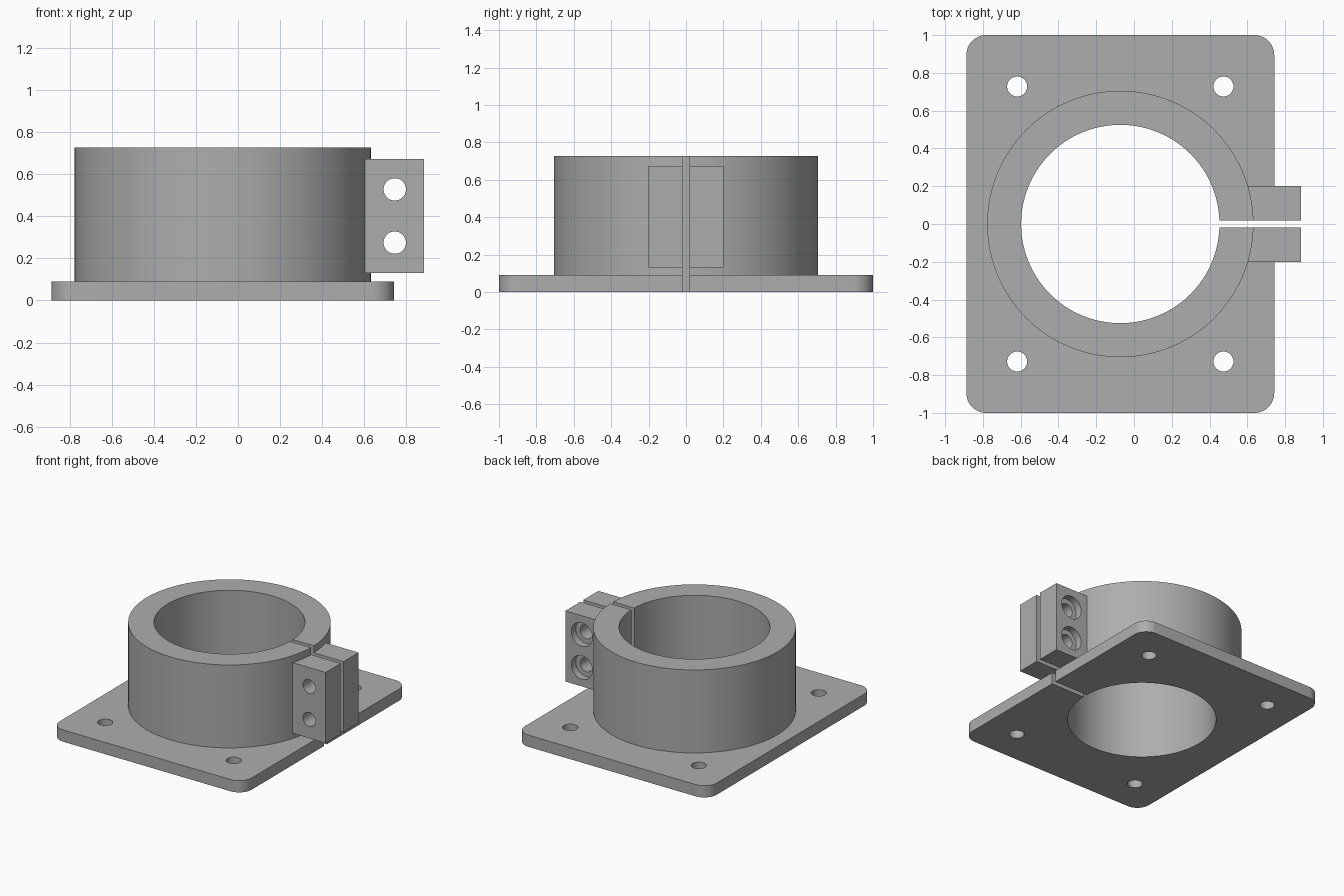
import bpy, math
from mathutils import Vector

if "Cube" in bpy.data.objects:
    bpy.data.objects.remove(bpy.data.objects["Cube"], do_unlink=True)

grey = bpy.data.materials.new("plain grey")
grey.use_nodes = True
colour = (0.42, 0.42, 0.42, 1)
grey.diffuse_color = colour
grey.node_tree.nodes["Principled BSDF"].inputs["Base Color"].default_value = colour

CX = -0.0725                 # centre of plate and ring
PLATE_T, TOP = 0.09, 0.727   # plate thickness, ring top
LUG_X, GAP = 0.745, 0.018    # bolt axis, half slot width


def finish(name):
    ob = bpy.context.object
    ob.name = name
    ob.data.materials.append(grey)
    return ob


def box(name, lo, hi):
    lo, hi = Vector(lo), Vector(hi)
    bpy.ops.mesh.primitive_cube_add(size=1, location=(lo + hi) / 2)
    bpy.context.object.scale = hi - lo
    bpy.ops.object.transform_apply(location=True, rotation=True, scale=True)
    return finish(name)


def cylinder(name, radius, start, end, sides=48):
    start, end = Vector(start), Vector(end)
    axis = end - start
    bpy.ops.mesh.primitive_cylinder_add(
        vertices=sides, radius=radius, depth=axis.length, location=(start + end) / 2,
        rotation=axis.to_track_quat('Z', 'Y').to_euler())
    bpy.ops.object.transform_apply(location=True, rotation=True, scale=True)
    return finish(name)


def apply(ob, mod):
    bpy.context.view_layer.objects.active = ob
    bpy.ops.object.modifier_apply(modifier=mod.name)


def combine(ob, other, operation):
    mod = ob.modifiers.new(operation, 'BOOLEAN')
    mod.operation, mod.object, mod.solver = operation, other, 'EXACT'
    apply(ob, mod)
    bpy.data.objects.remove(other, do_unlink=True)


# Base plate with rounded vertical corners
body = box("clamp_bracket", (CX - 0.815, -1, 0), (CX + 0.815, 1, PLATE_T))
weights = body.data.attributes.new("bevel_weight_edge", 'FLOAT', 'EDGE')
for e in body.data.edges:
    a, b = (body.data.vertices[i].co for i in e.vertices)
    weights.data[e.index].value = float(abs(a.z - b.z) > 0.01)
corners = body.modifiers.new("corners", 'BEVEL')
corners.limit_method, corners.width, corners.segments = 'WEIGHT', 0.105, 12
apply(body, corners)

# Ring wall and clamping lugs
combine(body, cylinder("ring", 0.705, (CX, 0, 0.03), (CX, 0, TOP), 128), 'UNION')
combine(body, box("lugs", (0.52, -0.2, 0.13), (0.885, 0.2, 0.673)), 'UNION')

# Main bore and clamping slot
combine(body, cylinder("bore", 0.525, (CX, 0, -0.1), (CX, 0, 1), 128), 'DIFFERENCE')
combine(body, box("slot", (CX, -GAP, -0.1), (1, GAP, 1)), 'DIFFERENCE')

# Mounting holes in the plate
for sx in (-1, 1):
    for sy in (-1, 1):
        x, y = CX + sx * 0.546, sy * 0.728
        combine(body, cylinder("mounting_hole", 0.053, (x, y, -0.1), (x, y, 0.2)), 'DIFFERENCE')

# Bolt holes, counterbored on the back lug
for z in (0.275, 0.528):
    combine(body, cylinder("bolt_hole", 0.053, (LUG_X, -0.3, z), (LUG_X, 0.3, z)), 'DIFFERENCE')
    combine(body, cylinder("counterbore", 0.09, (LUG_X, 0.145, z), (LUG_X, 0.3, z)), 'DIFFERENCE')

bpy.ops.object.select_all(action='DESELECT')
body.select_set(True)
bpy.context.view_layer.objects.active = body
bpy.ops.object.shade_smooth_by_angle(angle=math.radians(30))
